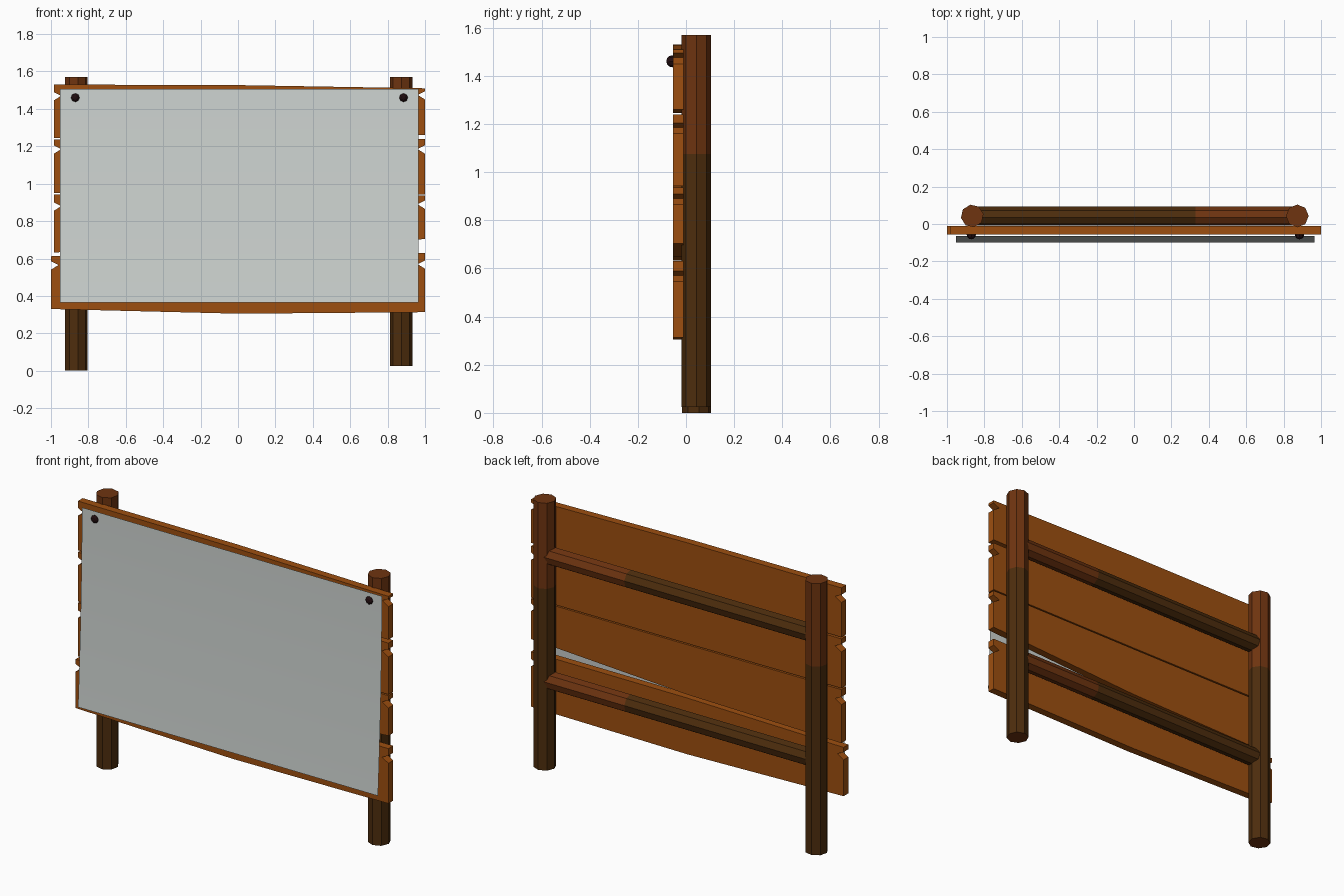
import bpy, bmesh, math
from mathutils import Matrix

if "Cube" in bpy.data.objects:
    bpy.data.objects.remove(bpy.data.objects["Cube"])


def mat(name, rgb):
    m = bpy.data.materials.new(name)
    m.diffuse_color = (*rgb, 1)
    m.use_nodes = True
    m.node_tree.nodes["Principled BSDF"].inputs["Base Color"].default_value = m.diffuse_color
    return m


PLANK = mat("orange_wood", (0.34, 0.078, 0.005))
POST = mat("red_brown_wood", (0.156, 0.034, 0.005))
DARK = mat("dark_wood", (0.075, 0.026, 0.004))
PAPER = mat("grey_paper", (0.62, 0.66, 0.64))
NAIL = mat("dark_iron", (0.015, 0.004, 0.005))


def finish(bm, name, mats):
    me = bpy.data.meshes.new(name)
    bm.normal_update()
    bm.to_mesh(me)
    bm.free()
    for m in mats:
        me.materials.append(m)
    ob = bpy.data.objects.new(name, me)
    bpy.context.collection.objects.link(ob)
    return ob


def log(name, length, split, r, rot, matrix):
    """Eight-sided log along local z, dark below the split, lighter above and on the caps."""
    bm = bmesh.new()
    rings = []
    for z in (0, split, length):
        rings.append([bm.verts.new((r * math.cos(rot + i * math.pi / 4),
                                    r * math.sin(rot + i * math.pi / 4), z)) for i in range(8)])
    for k in range(2):
        for i in range(8):
            j = (i + 1) % 8
            f = bm.faces.new((rings[k][i], rings[k][j], rings[k + 1][j], rings[k + 1][i]))
            f.material_index = 1 - k
    bm.faces.new(rings[0][::-1])
    bm.faces.new(rings[2])
    bm.transform(matrix)
    finish(bm, name, [POST, DARK])


# upright posts
log("left_post", 1.57, 1.09, 0.061, math.radians(10), Matrix.Translation((-0.865, 0.043, 0)))
log("right_post", 1.545, 1.05, 0.061, 0, Matrix.Translation((0.873, 0.043, 0.025)))

# cross rails behind the planks
for name, z in (("upper_rail", 1.25), ("lower_rail", 0.53)):
    log(name, 1.71, 1.18, 0.051, math.radians(8),
        Matrix.Translation((-0.85, 0.042, z)) @ Matrix.Rotation(math.pi / 2, 4, 'Y'))


def plank(name, xl, left, mid, right, notch):
    """Board from (bottom, top) heights at its left, middle and right, with a split in each end."""
    xr, d, nl, nr = 1.0, 0.04, notch[0], notch[1]
    pts = [(xl, left[0]), (0, mid[0]), (xr, right[0]),
           (xr, nr - 0.025), (xr - d, nr), (xr, nr + 0.02),
           (xr, right[1]), (0, mid[1]), (xl, left[1]),
           (xl, nl + 0.02), (xl + d, nl), (xl, nl - 0.025)]
    bm = bmesh.new()
    f = bm.faces.new([bm.verts.new((x, -0.055, z)) for x, z in pts])
    ext = bmesh.ops.extrude_face_region(bm, geom=[f], use_keep_orig=True)
    for v in ext["geom"]:
        if isinstance(v, bmesh.types.BMVert):
            v.co.y = -0.011
    bmesh.ops.recalc_face_normals(bm, faces=bm.faces)
    bmesh.ops.triangulate(bm, faces=[f for f in bm.faces if len(f.verts) > 4])
    finish(bm, name, [PLANK])


# four weathered boards
plank("top_plank", -0.985, (1.245, 1.53), (1.245, 1.527), (1.26, 1.51), (1.47, 1.475))
plank("upper_plank", -0.985, (0.95, 1.235), (0.945, 1.24), (0.943, 1.24), (1.185, 1.185))
plank("lower_plank", -0.985, (0.633, 0.942), (0.65, 0.938), (0.704, 0.936), (0.88, 0.89))
plank("bottom_plank", -1.0, (0.33, 0.612), (0.305, 0.63), (0.313, 0.63), (0.565, 0.57))

# paper sheet, curling forward towards its lower edge
bm = bmesh.new()
rows = []
N = 12
for i in range(N + 1):
    t = i / N
    y, z = -0.064 - 0.036 * t ** 1.8, 1.505 - 1.14 * t
    rows.append((bm.verts.new((-0.953, y, z)), bm.verts.new((0.965, y, z))))
for a, b in zip(rows, rows[1:]):
    bm.faces.new((a[0], b[0], b[1], a[1])).smooth = True
finish(bm, "paper_sheet", [PAPER])

# nails in the top corners
for name, x in (("left_nail", -0.87), ("right_nail", 0.885)):
    bm = bmesh.new()
    bmesh.ops.create_uvsphere(bm, u_segments=8, v_segments=6, radius=0.025,
                              matrix=Matrix.Translation((x, -0.057, 1.46)) @ Matrix.Rotation(math.pi / 2, 4, 'X'))
    finish(bm, name, [NAIL])
